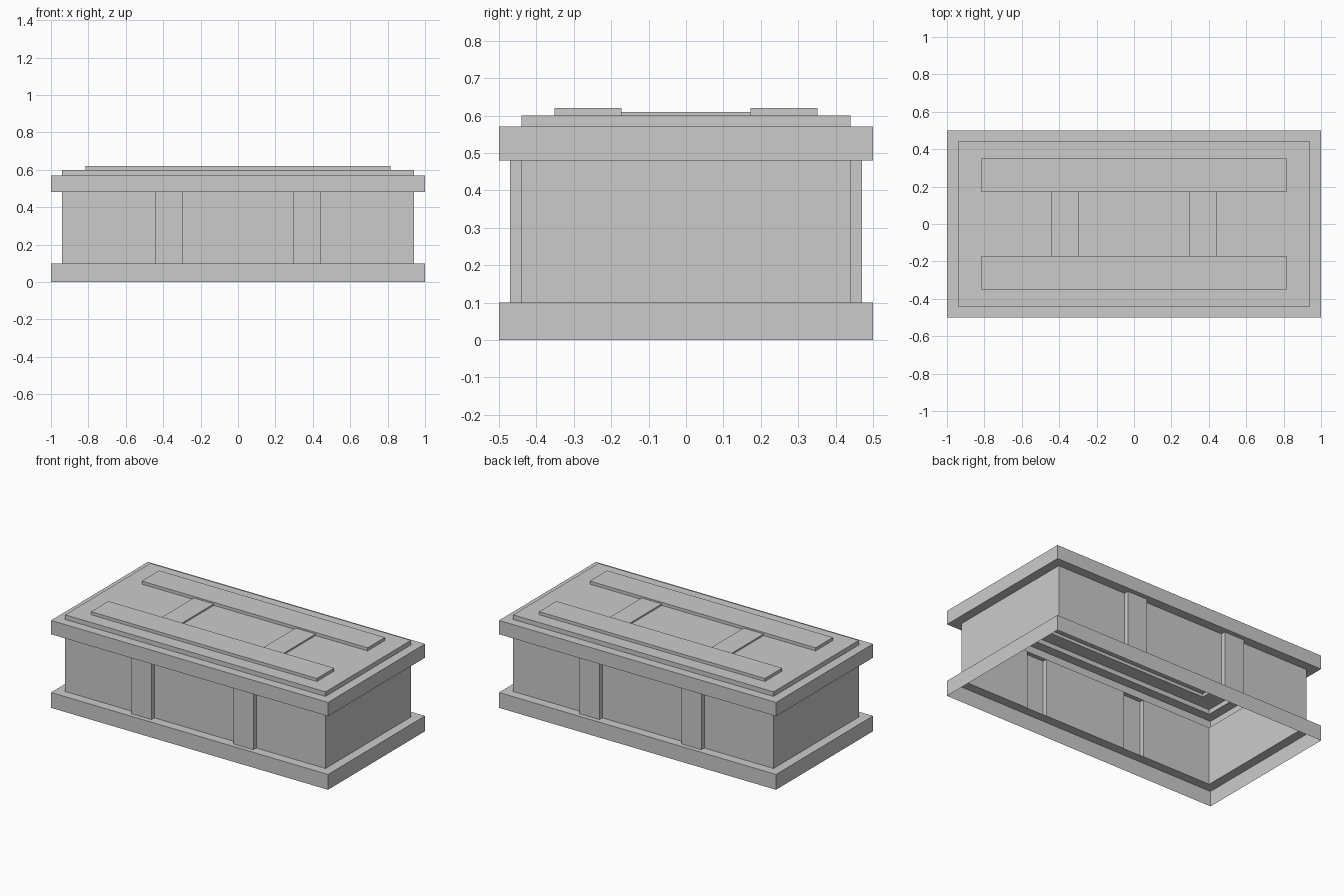
import bpy, bmesh, math
from mathutils import Vector

if "Cube" in bpy.data.objects:
    bpy.data.objects.remove(bpy.data.objects["Cube"])

BX, BY, BZ = 0.94, 0.44, 0.60
STRAP = (0.295, 0.44)      # strap range in |x|
SLAT_Y = (0.172, 0.351)    # lid slat range in |y|
SLAT_X = 0.815

bm = bmesh.new()

# Core box standing on the ground
bmesh.ops.create_cube(bm, size=1)
for v in bm.verts:
    v.co = Vector((v.co.x * 2 * BX, v.co.y * 2 * BY, (v.co.z + 0.5) * BZ))


def cut(axis, values):
    for val in values:
        co, no = Vector(), Vector()
        co[axis], no[axis] = val, 1
        geom = bm.verts[:] + bm.edges[:] + bm.faces[:]
        bmesh.ops.bisect_plane(bm, geom=geom, plane_co=co, plane_no=no, dist=1e-5)


def raise_panels(normal, distance, inside):
    """Extrude the panels on one side whose centre passes the test, leaving them hollow."""
    n = Vector(normal)
    level = BX if n.x else BY if n.y else BZ
    bm.normal_update()
    picked = []
    for f in bm.faces:
        c = f.calc_center_median()
        if f.normal.dot(n) > 0.9 and abs(c.dot(n) - level) < 1e-4 and inside(c):
            picked.append(f)
    new = bmesh.ops.extrude_face_region(bm, geom=picked)["geom"]
    verts = [g for g in new if isinstance(g, bmesh.types.BMVert)]
    bmesh.ops.translate(bm, verts=verts, vec=n * distance)
    old = [f for f in picked if f.is_valid]
    if old:
        bmesh.ops.delete(bm, geom=old, context='FACES')


def in_strap(c):
    return STRAP[0] < abs(c.x) < STRAP[1]


# Panel layout lines
cut(2, (0.10, 0.48, 0.57))
cut(0, [s * x for x in (*STRAP, SLAT_X) for s in (-1, 1)])
cut(1, [s * y for y in SLAT_Y for s in (-1, 1)])

# Upper and lower bands on all four sides
sides = ((1, 0, 0), (-1, 0, 0), (0, 1, 0), (0, -1, 0))
for side in sides:
    raise_panels(side, 0.06, lambda c: c.z < 0.10)
    raise_panels(side, 0.06, lambda c: 0.48 < c.z < 0.57)

# Upright straps on front and back
for side in sides[2:]:
    raise_panels(side, 0.03, lambda c: 0.10 < c.z < 0.48 and in_strap(c))

# Lid slats and cross straps
raise_panels((0, 0, 1), 0.02,
             lambda c: SLAT_Y[0] < abs(c.y) < SLAT_Y[1] and abs(c.x) < SLAT_X)
raise_panels((0, 0, 1), 0.01, lambda c: abs(c.y) < SLAT_Y[0] and in_strap(c))

# Open underside
floor = [f for f in bm.faces if all(v.co.z < 1e-4 for v in f.verts)]
bmesh.ops.delete(bm, geom=floor, context='FACES')

# Tidy leftover layout lines
bmesh.ops.dissolve_limit(bm, angle_limit=math.radians(1), verts=bm.verts[:], edges=bm.edges[:])

mesh = bpy.data.meshes.new("crate_shell")
bm.to_mesh(mesh)
bm.free()
crate = bpy.data.objects.new("crate_shell", mesh)
bpy.context.collection.objects.link(crate)
